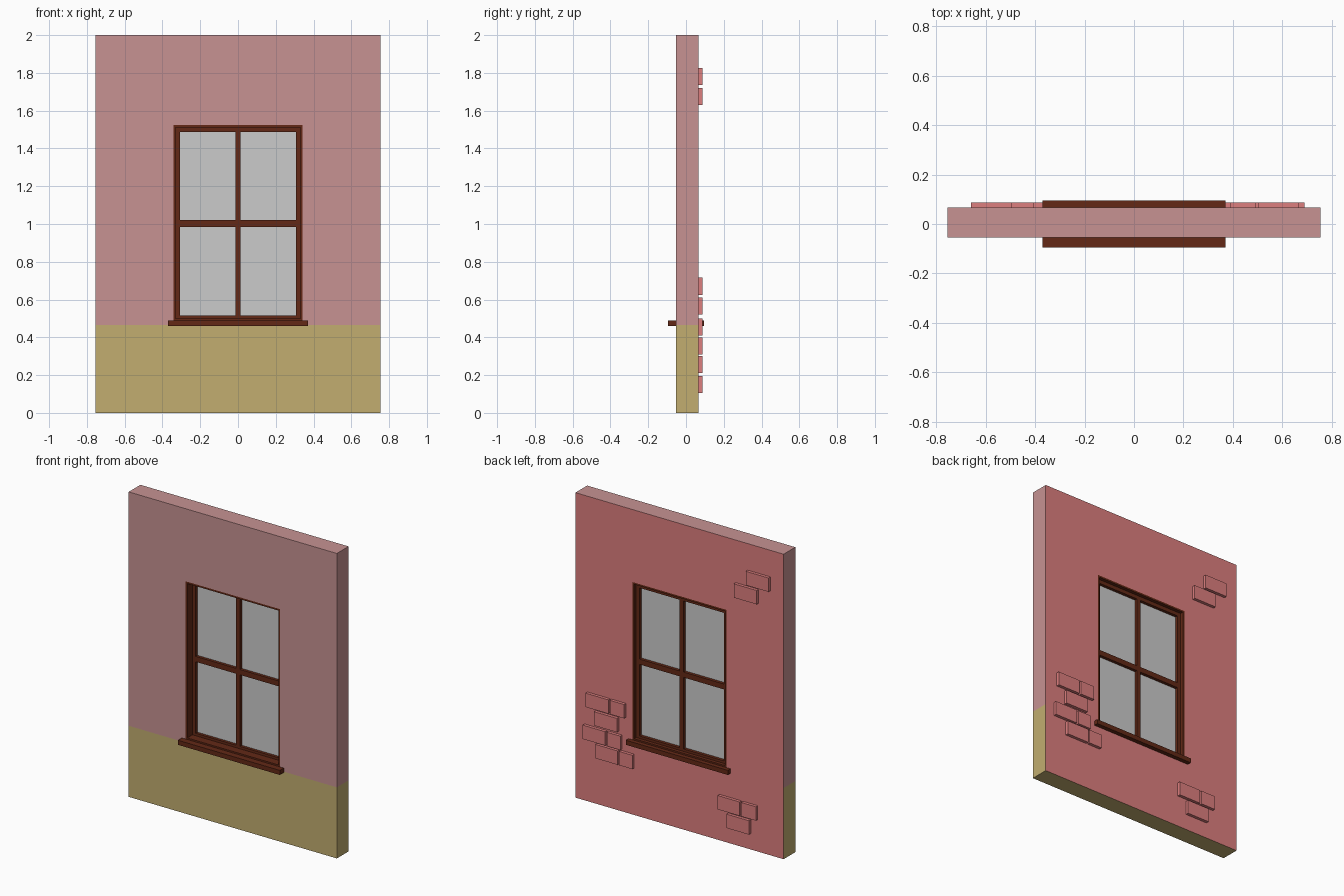
import bpy, bmesh

if "Cube" in bpy.data.objects:
    bpy.data.objects.remove(bpy.data.objects["Cube"])


def material(name, rgb):
    m = bpy.data.materials.new(name)
    m.diffuse_color = (*rgb, 1)
    m.use_nodes = True
    m.node_tree.nodes["Principled BSDF"].inputs["Base Color"].default_value = m.diffuse_color
    return m


PLASTER = material("pink_plaster", (0.57, 0.29, 0.29))
DADO = material("ochre_base", (0.54, 0.42, 0.16))
BACK = material("red_back", (0.72, 0.21, 0.21))
WOOD = material("dark_wood", (0.125, 0.022, 0.008))


def lattice(name, xs, zs, y0, y1, holes=(), mats=()):
    """Slab made of a grid of cells in XZ, minus holes, extruded from y0 to y1."""
    bm = bmesh.new()
    v = [[bm.verts.new((x, y0, z)) for z in zs] for x in xs]
    for i in range(len(xs) - 1):
        for k in range(len(zs) - 1):
            if (i, k) not in holes:
                bm.faces.new((v[i][k], v[i + 1][k], v[i + 1][k + 1], v[i][k + 1]))
    geo = bmesh.ops.extrude_face_region(bm, geom=bm.faces[:], use_keep_orig=True)["geom"]
    for g in geo:
        if isinstance(g, bmesh.types.BMVert):
            g.co.y = y1
    for vert in [w for w in bm.verts if not w.link_faces]:
        bm.verts.remove(vert)
    bmesh.ops.recalc_face_normals(bm, faces=bm.faces[:])
    me = bpy.data.meshes.new(name)
    bm.to_mesh(me)
    bm.free()
    for m in mats:
        me.materials.append(m)
    ob = bpy.data.objects.new(name, me)
    bpy.context.collection.objects.link(ob)
    return ob


def box(name, x0, x1, y0, y1, z0, z1, *mats):
    return lattice(name, (x0, x1), (z0, z1), y0, y1, mats=mats)


# Wall with window opening: ochre base, pink above, red on the back
Y0, Y1, DADO_Z = -0.054, 0.067, 0.466
wall = lattice("wall", (-0.755, -0.342, 0.342, 0.755), (0, DADO_Z, 0.49, 1.524, 2),
               Y0, Y1, {(1, 2)}, (PLASTER, DADO, BACK))
for p in wall.data.polygons:
    if p.normal.y > 0.5:
        p.material_index = 2
    elif p.center.z < DADO_Z - 0.01:
        p.material_index = 1

# Window: lining through the wall, recessed sash with glazing bars, glass
lattice("window_lining", (-0.342, -0.33, 0.33, 0.342), (0.49, 0.5, 1.512, 1.524),
        Y0, Y1, {(1, 1)}, (WOOD,))
lattice("window_sash", (-0.33, -0.307, -0.014, 0.014, 0.307, 0.33),
        (0.5, 0.516, 0.985, 1.02, 1.487, 1.512), 0.0, 0.045,
        {(1, 1), (3, 1), (1, 3), (3, 3)}, (WOOD,))
box("glass", -0.31, 0.31, 0.019, 0.025, 0.512, 1.49)

# Sills on both sides
box("front_sill", -0.37, 0.37, -0.095, Y0, 0.46, 0.49, WOOD)
box("back_sill", -0.37, 0.37, Y1, 0.095, 0.46, 0.49, WOOD)

# Exposed bricks on the back: (bottom z, x ranges)
COURSES = [
    (0.625, (0.668, 0.503), (0.492, 0.388)),
    (0.52, (0.607, 0.44)),
    (0.41, (0.69, 0.525), (0.514, 0.416)),
    (0.308, (0.597, 0.435), (0.424, 0.329)),
    (0.21, (-0.29, -0.45), (-0.461, -0.567)),
    (0.105, (-0.354, -0.517)),
    (1.735, (-0.495, -0.66)),
    (1.63, (-0.408, -0.574)),
]
for z, *spans in COURSES:
    for right, left in spans:
        box("brick", left, right, Y1, 0.087, z, z + 0.091, BACK)
